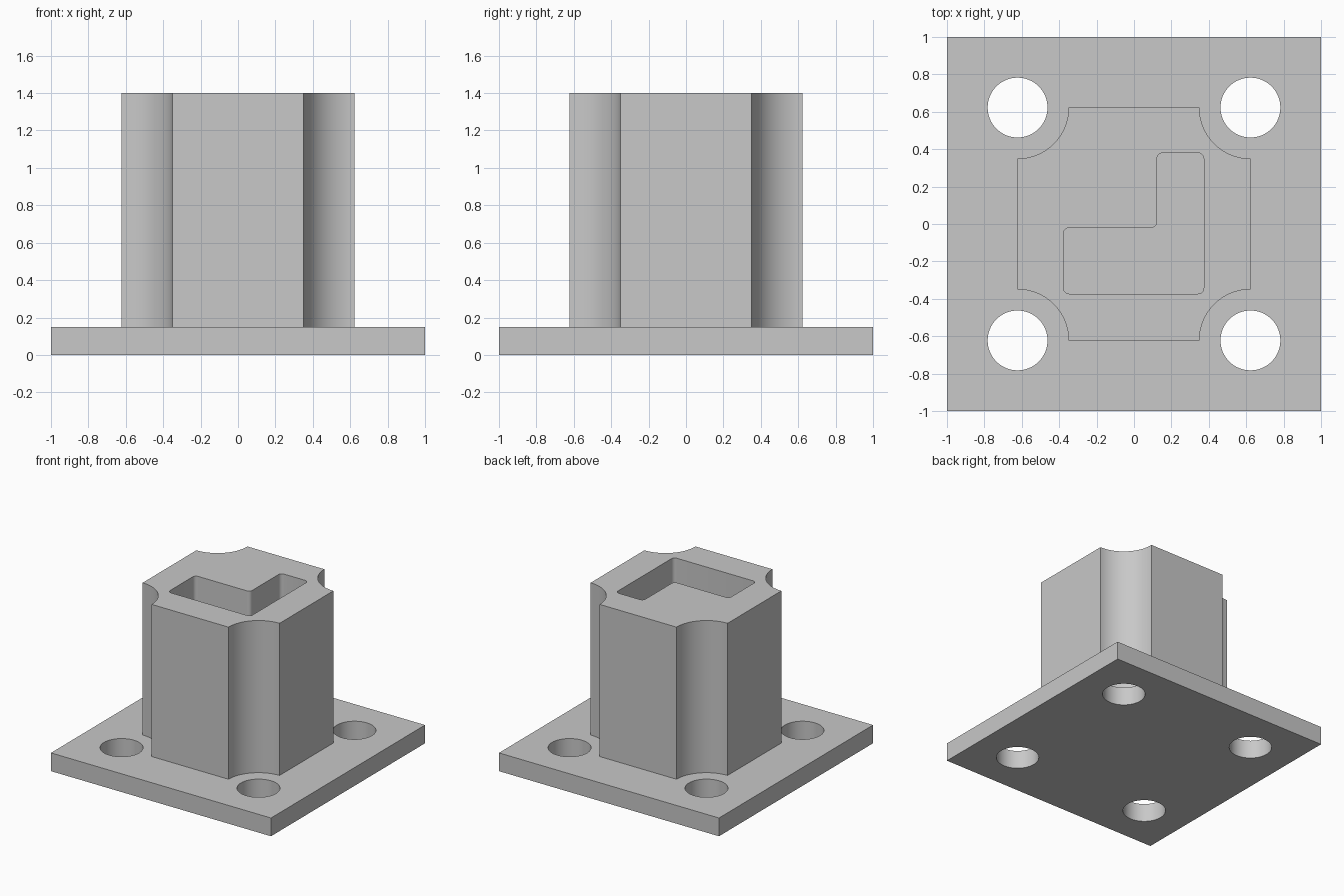
import bpy, bmesh, math

cube = bpy.data.objects.get("Cube")
if cube:
    bpy.data.objects.remove(cube, do_unlink=True)

PLATE_TOP, TOP = 0.15, 1.40
HALF = 0.6225          # half width of the column, also the hole offset
SCALLOP, HOLE, FILLET = 0.273, 0.16, 0.03

grey = bpy.data.materials.new("light grey")
grey.use_nodes = True
colour = (0.58, 0.58, 0.58, 1)
grey.diffuse_color = colour
grey.node_tree.nodes["Principled BSDF"].inputs["Base Color"].default_value = colour


def arc(cx, cy, r, a0, a1, n):
    """Points along an arc, angles in degrees."""
    angles = [math.radians(a0 + (a1 - a0) * i / n) for i in range(n + 1)]
    return [(cx + r * math.cos(a), cy + r * math.sin(a)) for a in angles]


def rounded(points, r, n=5):
    """Fillet each right-angled corner of an outline."""
    out = []
    for i, (x, y) in enumerate(points):
        px, py = points[i - 1]
        qx, qy = points[(i + 1) % len(points)]
        lp, lq = math.hypot(px - x, py - y), math.hypot(qx - x, qy - y)
        u = ((px - x) / lp, (py - y) / lp)
        v = ((qx - x) / lq, (qy - y) / lq)
        for k in range(n + 1):
            t = math.pi / 2 * k / n
            a, b = r * (1 - math.sin(t)), r * (1 - math.cos(t))
            out.append((x + u[0] * a + v[0] * b, y + u[1] * a + v[1] * b))
    return out


def prism(name, outline, z0, z1):
    """Extrude a flat outline from z0 to z1."""
    bm = bmesh.new()
    face = bm.faces.new([bm.verts.new((x, y, z0)) for x, y in outline])
    top = bmesh.ops.extrude_face_region(bm, geom=[face])["geom"]
    verts = [v for v in top if isinstance(v, bmesh.types.BMVert)]
    bmesh.ops.translate(bm, verts=verts, vec=(0, 0, z1 - z0))
    bmesh.ops.recalc_face_normals(bm, faces=bm.faces)
    mesh = bpy.data.meshes.new(name)
    bm.to_mesh(mesh)
    bm.free()
    mesh.materials.append(grey)
    obj = bpy.data.objects.new(name, mesh)
    bpy.context.collection.objects.link(obj)
    return obj


def activate(obj):
    bpy.ops.object.select_all(action='DESELECT')
    obj.select_set(True)
    bpy.context.view_layer.objects.active = obj


def cut(obj, cutter):
    cutter.hide_render = True
    mod = obj.modifiers.new("cut", 'BOOLEAN')
    mod.operation, mod.solver, mod.object = 'DIFFERENCE', 'EXACT', cutter
    activate(obj)
    bpy.ops.object.modifier_apply(modifier=mod.name)
    bpy.data.objects.remove(cutter, do_unlink=True)


# Base plate with four bolt holes
plate = prism("base_plate", [(-1, -1), (1, -1), (1, 1), (-1, 1)], 0, PLATE_TOP)
for sx in (-1, 1):
    for sy in (-1, 1):
        ring = arc(sx * HALF, sy * HALF, HOLE, 0, 360, 64)[:-1]
        cut(plate, prism("hole_cutter", ring, -0.1, 0.3))

# Column with a concave scallop at each corner, concentric with the holes
outline = []
for sx, sy, start in ((1, 1, 270), (-1, 1, 360), (-1, -1, 90), (1, -1, 180)):
    outline += arc(sx * HALF, sy * HALF, SCALLOP, start, start - 90, 24)
column = prism("column", outline, 0.10, TOP)

# L-shaped pocket down to the plate
pocket = [(-0.377, -0.373), (0.373, -0.373), (0.373, 0.38),
          (0.123, 0.38), (0.123, -0.02), (-0.377, -0.02)]
cut(column, prism("pocket_cutter", rounded(pocket, FILLET), 0.05, 1.6))

for obj in (plate, column):
    activate(obj)
    bpy.ops.object.shade_smooth_by_angle(angle=math.radians(30))
